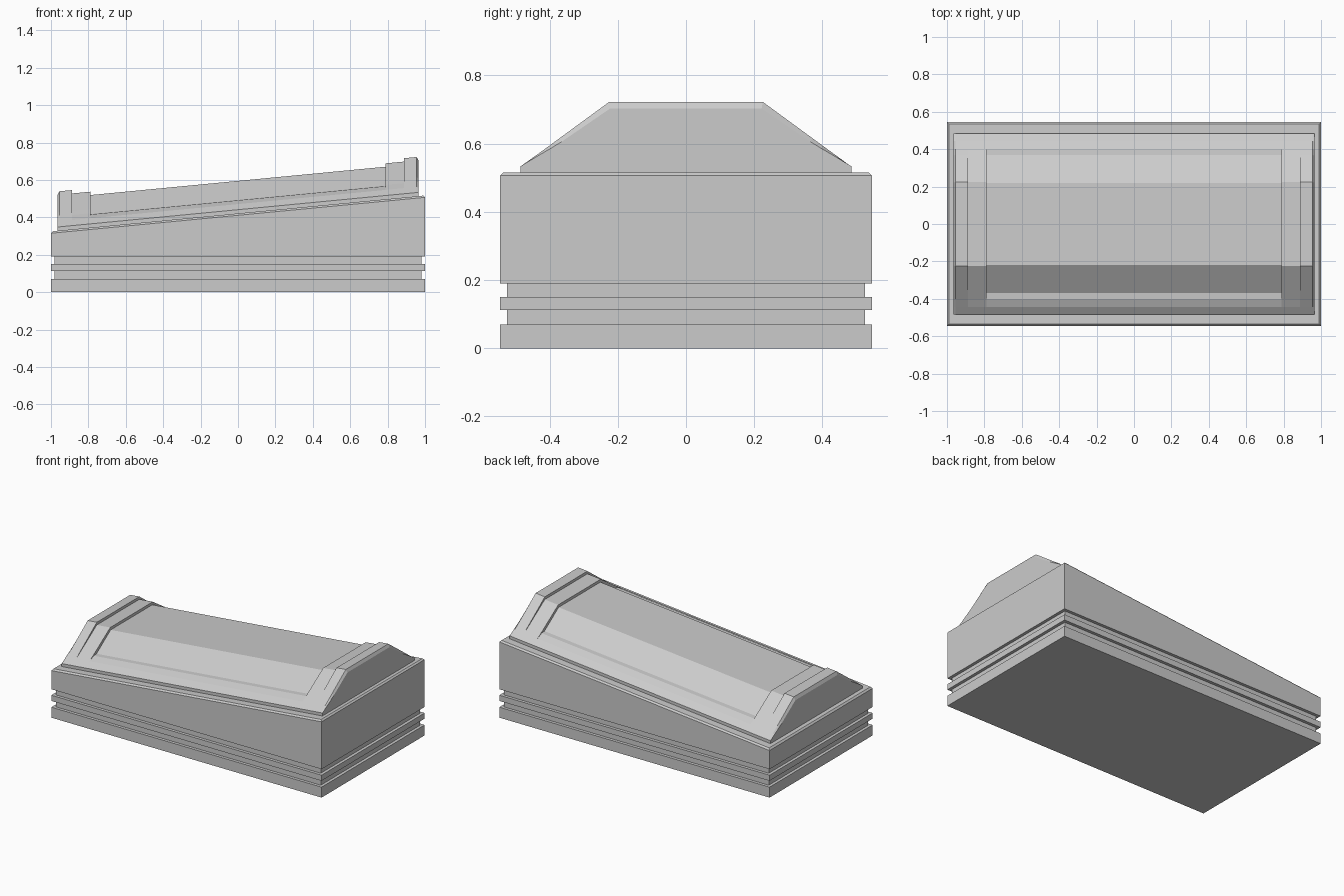
import bpy
import bmesh

cube = bpy.data.objects.get("Cube")
if cube:
    bpy.data.objects.remove(cube, do_unlink=True)

GREY = (0.6, 0.6, 0.6, 1.0)
stone = bpy.data.materials.new("grey stone")
stone.use_nodes = True
stone.diffuse_color = GREY
stone.node_tree.nodes["Principled BSDF"].inputs["Base Color"].default_value = GREY


def deck(x):
    """Height of the sloping top of the base."""
    return 0.421 + 0.096 * x


def loft(name, rings):
    """Closed solid through rings that all have the same number of points."""
    bm = bmesh.new()
    loops = [[bm.verts.new(p) for p in ring] for ring in rings]
    n = len(loops[0])
    for a, b in zip(loops, loops[1:]):
        for i in range(n):
            j = (i + 1) % n
            bm.faces.new((a[i], a[j], b[j], b[i]))
    bm.faces.new(loops[0][::-1])
    bm.faces.new(loops[-1])
    # Remove the empty faces where neighbouring sections touch
    bmesh.ops.remove_doubles(bm, verts=bm.verts, dist=0.0001)
    bmesh.ops.recalc_face_normals(bm, faces=bm.faces)
    mesh = bpy.data.meshes.new(name)
    bm.to_mesh(mesh)
    bm.free()
    mesh.materials.append(stone)
    obj = bpy.data.objects.new(name, mesh)
    bpy.context.collection.objects.link(obj)
    return obj


def rectangle(inset, height):
    """Rectangular ring; height is a function of x."""
    hx, hy = 1 - inset, 0.545 - inset
    return [(x, y, height(x)) for x, y in
            ((-hx, -hy), (hx, -hy), (hx, hy), (-hx, hy))]


# Base with two grooves, a sloping top and a small chamfer
GROOVE = 0.02
levels = [(0, 0), (0, 0.07), (GROOVE, 0.07), (GROOVE, 0.112), (0, 0.112),
          (0, 0.15), (GROOVE, 0.15), (GROOVE, 0.19), (0, 0.19)]
rings = [rectangle(inset, lambda x, z=z: z) for inset, z in levels]
rings.append(rectangle(0, lambda x: deck(x) - 0.01))
rings.append(rectangle(0.01, deck))
loft("base", rings)

# Half sections of the lid: (distance from centre, height above the deck)
foot = [(0.485, -0.02), (0.485, 0.02)]
end = foot + [(0.442, 0.046), (0.396, 0.073), (0.365, 0.092), (0.222, 0.19)]
full = foot + [(0.444, 0.05), (0.40, 0.082), (0.37, 0.104), (0.225, 0.21)]
frame = foot + [(0.444, 0.05), (0.40, 0.077), (0.37, 0.097), (0.225, 0.192)]
panel = foot + [(0.444, 0.05), (0.40, 0.07), (0.37, 0.072), (0.22, 0.174)]


def section(x, half):
    pts = half + [(-y, z) for y, z in reversed(half)]
    return [(x, y, deck(x) + z) for y, z in pts]


# Lid: chamfered raised ends, a lowered frame and a sunken panel
half_stations = [(0.965, end), (0.955, full), (0.887, full),
                 (0.887, frame), (0.788, frame), (0.788, panel)]
stations = [(-x, s) for x, s in half_stations] + half_stations[::-1]
loft("lid", [section(x, s) for x, s in stations])
